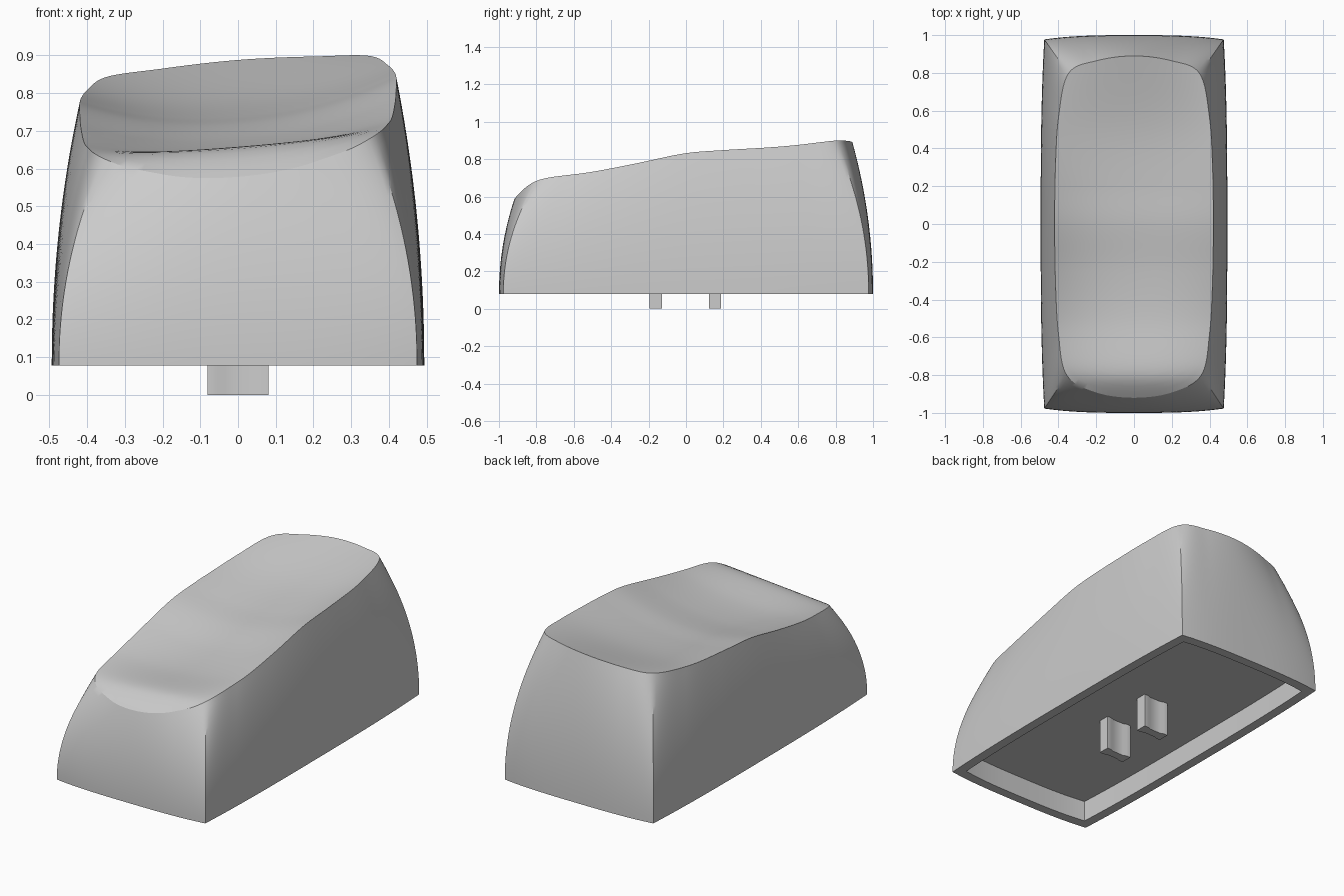
import bpy, bmesh
from mathutils import Vector

if "Cube" in bpy.data.objects:
    bpy.data.objects.remove(bpy.data.objects["Cube"])

BASE_Z, FLOOR_Z, WALL, TILT, DISH = 0.078, 0.2, 0.055, 0.08, 0.08
STEPS, WALL_ROWS, TOP_ROWS = 10, 20, 30


def material(name, value):
    m = bpy.data.materials.new(name)
    m.use_nodes = True
    color = (value, value, value, 1)
    m.diffuse_color = color
    m.node_tree.nodes["Principled BSDF"].inputs["Base Color"].default_value = color
    return m


def make_object(name, bm, mat, angle):
    bmesh.ops.recalc_face_normals(bm, faces=bm.faces)
    me = bpy.data.meshes.new(name)
    bm.to_mesh(me)
    bm.free()
    me.materials.append(mat)
    ob = bpy.data.objects.new(name, me)
    bpy.context.collection.objects.link(ob)
    bpy.ops.object.select_all(action='DESELECT')
    ob.select_set(True)
    bpy.context.view_layer.objects.active = ob
    bpy.ops.object.shade_smooth_by_angle(angle=angle)


def hermite(keys, x):
    """Smooth value through (x, value) keys."""
    slope = lambda i, j: (keys[j][1] - keys[i][1]) / (keys[j][0] - keys[i][0])
    last = len(keys) - 1
    x = min(max(x, keys[0][0]), keys[last][0])
    i = max(k for k in range(last) if keys[k][0] <= x)
    h = keys[i + 1][0] - keys[i][0]
    t = (x - keys[i][0]) / h
    m0 = slope(max(i - 1, 0), i + 1) * h
    m1 = slope(i, min(i + 2, last)) * h
    a, b = keys[i][1], keys[i + 1][1]
    return (a * (2*t**3 - 3*t*t + 1) + m0 * (t**3 - 2*t*t + t)
            + b * (3*t*t - 2*t**3) + m1 * (t**3 - t*t))


# Lengthwise profile of the rim height; the top also leans towards one side
PROFILE = [(-0.92, 0.578), (-0.87, 0.617), (-0.8, 0.656), (-0.72, 0.676),
           (-0.5, 0.703), (-0.25, 0.748), (0, 0.798), (0.2, 0.815),
           (0.5, 0.838), (0.8, 0.877), (0.89, 0.888)]


def top_z(x, y):
    # finger scoop, fading out at the sides, the front ridge and the back edge
    reach = 0.82 if y < 0 else 0.89
    scoop = max(0, 1 - (abs(x) / 0.42) ** 2.2) * max(0, 1 - (y / reach) ** 2)
    return hermite(PROFILE, y) + TILT * x - DISH * scoop


# Quarter outlines of the top rim, from the side to the end; point 3 is the corner
BACK = [(0.42, 0), (0.416, 0.3), (0.399, 0.57), (0.347, 0.797), (0.2, 0.864), (0, 0.89)]
FRONT = [(0.42, 0), (0.416, -0.3), (0.4, -0.58), (0.356, -0.8), (0.2, -0.892), (0, -0.92)]
CORNER = 3


def quarter(points):
    """Pairs of rim point and matching base point."""
    # mirrored neighbours keep the outline smooth across the centre lines
    (x1, y1), (x4, y4) = points[1], points[-2]
    pts = [(x1, -y1)] + points + [(-x4, y4)]
    kx = [(i - 1, p[0]) for i, p in enumerate(pts)]
    ky = [(i - 1, p[1]) for i, p in enumerate(pts)]
    cx, cy = points[CORNER]
    end = 1 if cy > 0 else -1
    out = []
    for k in range((len(points) - 1) * STEPS + 1):
        t = k / STEPS
        x, y = hermite(kx, t), hermite(ky, t)
        if t <= CORNER:
            s = y / cy
            base = (0.494 - 0.019 * s ** 3, 0.977 * s * end)
        else:
            s = x / cx
            base = (0.475 * s, (1 - 0.023 * s ** 3) * end)
        out.append((Vector((x, y)), Vector(base)))
    return out


def outline():
    flip = lambda pairs: [(Vector((-r.x, r.y)), Vector((-b.x, b.y))) for r, b in pairs]
    back, front = quarter(BACK), quarter(FRONT)
    return back[:-1] + flip(back)[:0:-1] + flip(front)[:-1] + front[:0:-1]


def bridge(bm, a, b):
    n = len(a)
    for i in range(n):
        j = (i + 1) % n
        bm.faces.new((a[i], a[j], b[j], b[i]))


grey = material("neutral grey", 0.6)

# Cap: hollow underside, bowed walls and scooped top in one skin
bm = bmesh.new()
pairs = outline()
rings = []
inner = [Vector((b.x * (1 - WALL / 0.49), b.y * (1 - WALL))) for r, b in pairs]
for z in (FLOOR_Z, BASE_Z):
    rings.append([bm.verts.new((p.x, p.y, z)) for p in inner])
bm.faces.new(rings[0])
for k in range(WALL_ROWS + 1):
    t = k / WALL_ROWS
    row = []
    for rim, base in pairs:
        p = base.lerp(rim, t ** 2.05)
        z = BASE_Z + (top_z(rim.x, rim.y) - BASE_Z) * t
        row.append(bm.verts.new((p.x, p.y, z)))
    rings.append(row)
for k in range(1, TOP_ROWS):
    s = 1 - k / TOP_ROWS
    rings.append([bm.verts.new((r.x * s, r.y * s, top_z(r.x * s, r.y * s)))
                  for r, b in pairs])
for a, b in zip(rings, rings[1:]):
    bridge(bm, a, b)
centre = bm.verts.new((0, 0, top_z(0, 0)))
last = rings[-1]
for i in range(len(last)):
    bm.faces.new((last[i], last[(i + 1) % len(last)], centre))
make_object("key_cap", bm, grey, 0.52)

# Two mounting stems, each with a shallow groove on both broad faces
half = [(0.081, 0.033), (0.055, 0.033), (0.035, 0.025),
        (-0.035, 0.025), (-0.055, 0.033), (-0.081, 0.033)]
section = half + [(-x, -y) for x, y in half]
for name, y0 in (("front_stem", -0.161), ("back_stem", 0.155)):
    bm = bmesh.new()
    low, high = [[bm.verts.new((x, y + y0, z)) for x, y in section]
                 for z in (0, FLOOR_Z + 0.01)]
    bridge(bm, low, high)
    bm.faces.new(low)
    bm.faces.new(high)
    make_object(name, bm, grey, 0.5)
